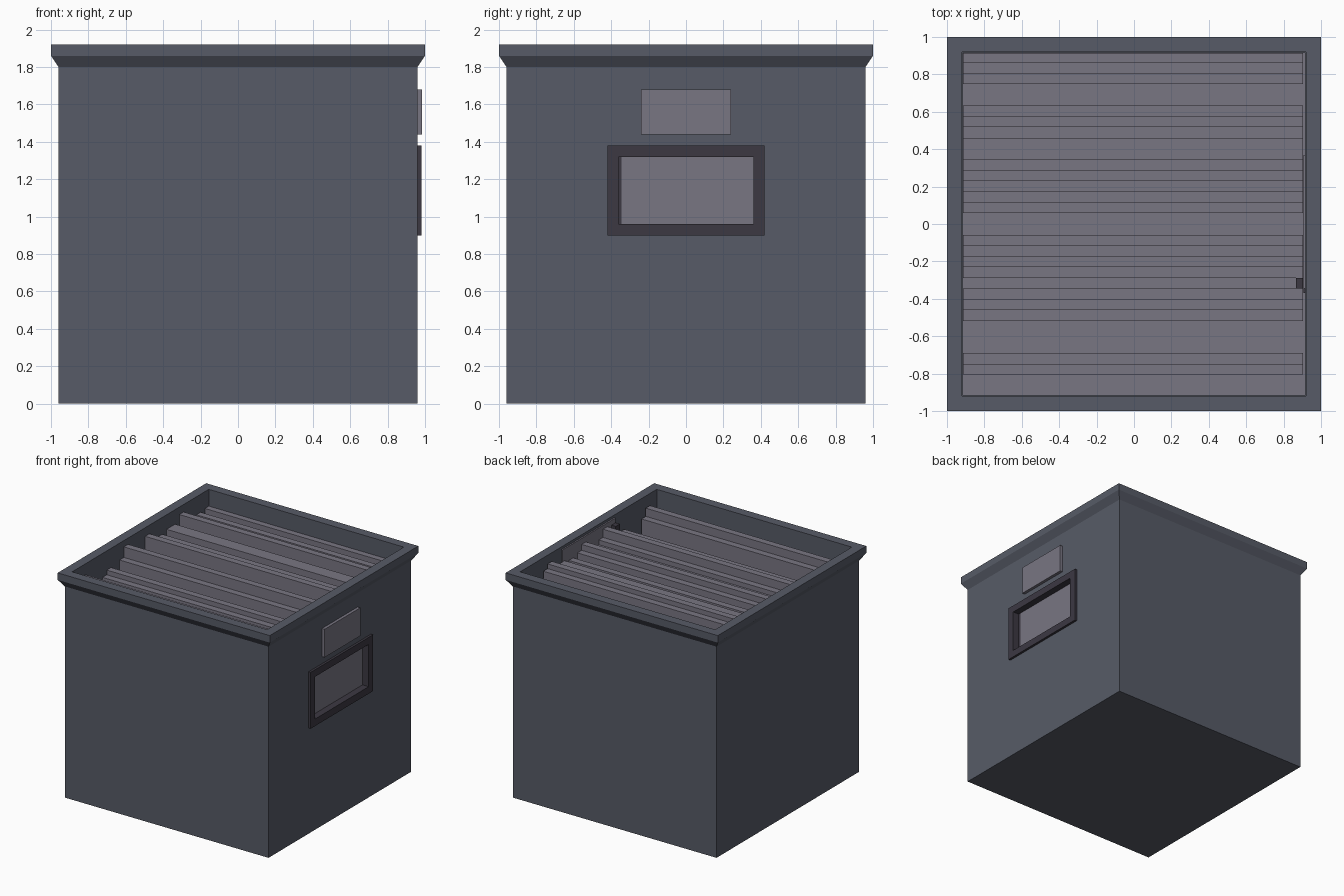
import bpy, bmesh

if "Cube" in bpy.data.objects:
    bpy.data.objects.remove(bpy.data.objects["Cube"])


def material(name, rgb):
    m = bpy.data.materials.new(name)
    m.diffuse_color = (*rgb, 1)
    m.use_nodes = True
    m.node_tree.nodes["Principled BSDF"].inputs["Base Color"].default_value = m.diffuse_color
    return m


SLATE = material("slate", (0.095, 0.105, 0.135))
PAPER = material("paper", (0.19, 0.18, 0.225))
DARK = material("dark_trim", (0.045, 0.04, 0.055))


def finish(name, bm, mat):
    bmesh.ops.recalc_face_normals(bm, faces=bm.faces)
    me = bpy.data.meshes.new(name)
    bm.to_mesh(me)
    bm.free()
    ob = bpy.data.objects.new(name, me)
    bpy.context.collection.objects.link(ob)
    if mat:
        me.materials.append(mat)
    return ob


def add_box(bm, x, y, z):
    vs = bmesh.ops.create_cube(bm, size=1)["verts"]
    for v in vs:
        v.co = [r[0] + (c + 0.5) * (r[1] - r[0]) for r, c in zip((x, y, z), v.co)]


def box(name, x, y, z, mat):
    bm = bmesh.new()
    add_box(bm, x, y, z)
    return finish(name, bm, mat)


# Open crate: square rings swept along a wall profile of (half width, height)
profile = [(0.96, 0), (0.96, 1.80), (1, 1.86), (1, 1.92), (0.92, 1.92), (0.92, 0.04)]
bm = bmesh.new()
rings = [[bm.verts.new((sx * r, sy * r, z)) for sx, sy in ((-1, -1), (1, -1), (1, 1), (-1, 1))]
         for r, z in profile]
for a, b in zip(rings, rings[1:]):
    for i in range(4):
        j = (i + 1) % 4
        bm.faces.new((a[i], a[j], b[j], b[i]))
bm.faces.new(rings[0])
bm.faces.new(rings[-1])
crate = finish("crate", bm, SLATE)

# Handle opening through the right wall
cutter = box("handle_cutter", (0.9, 1.1), (-0.37, 0.37), (0.95, 1.33), None)
cutter.hide_render = True
cutter.hide_set(True)
cut = crate.modifiers.new("handle_opening", "BOOLEAN")
cut.operation = "DIFFERENCE"
cut.solver = "EXACT"
cut.object = cutter

# Handle frame of four bars
bm = bmesh.new()
fx = (0.922, 0.98)
for y in ((-0.42, -0.36), (0.36, 0.42)):
    add_box(bm, fx, y, (0.90, 1.38))
for z in ((0.90, 0.96), (1.32, 1.38)):
    add_box(bm, fx, (-0.36, 0.36), z)
finish("handle_frame", bm, DARK)

# Label plate above the handle
box("label_plate", (0.955, 0.985), (-0.24, 0.24), (1.44, 1.68), PAPER)

# Card and dark post behind the handle
box("handle_backing", (0.905, 0.917), (-0.345, 0.37), (0.9, 1.90), PAPER)
box("backing_edge", (0.905, 0.917), (-0.37, -0.345), (0.9, 1.4), DARK)
box("backing_post", (0.865, 0.904), (-0.345, -0.2875), (0.04, 1.86), DARK)

# Floor lining and the row of files: first slot -> height of each file
box("floor_lining", (-0.918, 0.918), (-0.918, 0.918), (0.03, 0.06), PAPER)
files = {2: 1.83, 3: 1.76, 7: 1.72, 8: 1.76, 9: 1.70, 11: 1.78, 12: 1.87, 13: 1.80, 14: 1.76,
         17: 1.85, 18: 1.80, 19: 1.74, 20: 1.78, 21: 1.72, 22: 1.80, 23: 1.80, 24: 1.76,
         25: 1.86, 26: 1.82, 29: 1.77, 30: 1.73, 31: 1.78}
step = 0.0575
for slot, top in files.items():
    y = -0.92 + slot * step
    box(f"file_{slot}", (-0.915, 0.903), (y, min(y + step, 0.915)), (0.06, top), PAPER)
